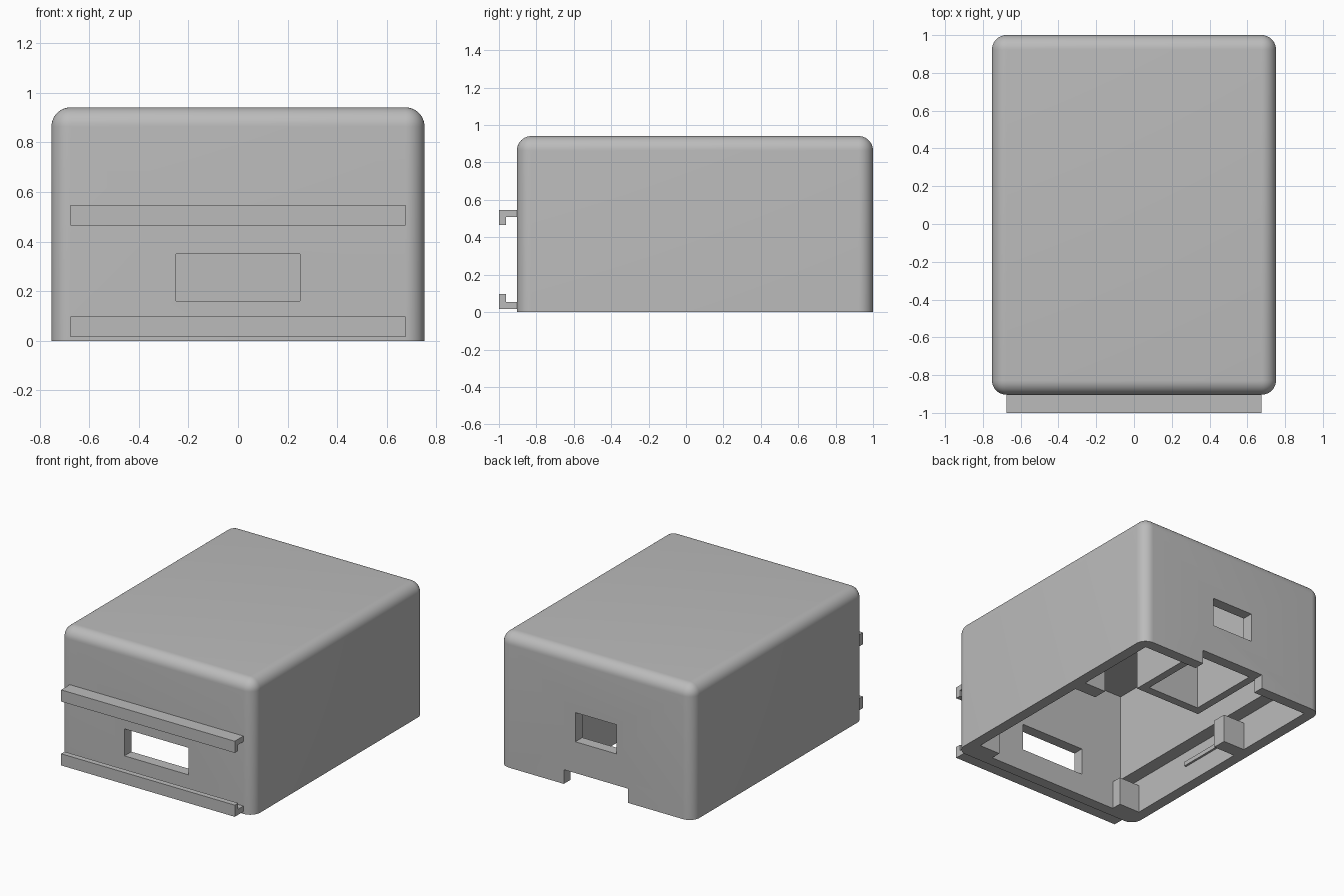
import bpy, bmesh, math
from mathutils import Vector

cube = bpy.data.objects.get("Cube")
if cube:
    bpy.data.objects.remove(cube, do_unlink=True)

grey = bpy.data.materials.new("plain grey")
grey.use_nodes = True
COLOUR = (0.5, 0.5, 0.5, 1)
grey.diffuse_color = COLOUR
grey.node_tree.nodes["Principled BSDF"].inputs["Base Color"].default_value = COLOUR

# Main dimensions
HALF_W, FRONT, BACK, TOP = 0.752, -0.904, 1.0, 0.941
WALL = 0.077
IN_X, IN_FRONT, IN_BACK, IN_TOP = HALF_W - WALL, FRONT + WALL, BACK - WALL, TOP - WALL
LEDGE_X, LEDGE_Z = 0.58, 0.24


def finish(bm, name):
    bmesh.ops.recalc_face_normals(bm, faces=bm.faces)
    mesh = bpy.data.meshes.new(name)
    bm.to_mesh(mesh)
    bm.free()
    mesh.materials.append(grey)
    obj = bpy.data.objects.new(name, mesh)
    bpy.context.collection.objects.link(obj)
    return obj


def box(name, x, y, z, radius=0):
    """Box from (min, max) ranges; a radius rounds all edges but the bottom ones."""
    bm = bmesh.new()
    bmesh.ops.create_cube(bm, size=1)
    for v in bm.verts:
        v.co = Vector(r[0] if c < 0 else r[1] for c, r in zip(v.co, (x, y, z)))
    if radius:
        edges = [e for e in bm.edges if max(v.co.z for v in e.verts) > z[0] + 0.01]
        bmesh.ops.bevel(bm, geom=edges, offset=radius, segments=10,
                        profile=0.5, affect='EDGES')
    return finish(bm, name)


def extrude(name, points, axis, start, end):
    """Extrude a 2D profile along x (points are y, z) or along y (points are x, z)."""
    bm = bmesh.new()
    place = (lambda a, b: (start, a, b)) if axis == 'X' else (lambda a, b: (a, start, b))
    face = bm.faces.new([bm.verts.new(place(a, b)) for a, b in points])
    new = bmesh.ops.extrude_face_region(bm, geom=[face])["geom"]
    shift = Vector((end - start, 0, 0) if axis == 'X' else (0, end - start, 0))
    bmesh.ops.translate(bm, vec=shift, verts=[g for g in new if isinstance(g, bmesh.types.BMVert)])
    return finish(bm, name)


def cut(target, cutter):
    mod = target.modifiers.new("cut", 'BOOLEAN')
    mod.operation, mod.solver, mod.object = 'DIFFERENCE', 'EXACT', cutter
    bpy.context.view_layer.objects.active = target
    bpy.ops.object.modifier_apply(modifier=mod.name)
    bpy.data.objects.remove(cutter, do_unlink=True)


# Rounded shell, open underneath, with a wider lower cavity that leaves a ledge
shell = box("shell", (-HALF_W, HALF_W), (FRONT, BACK), (0, TOP), radius=WALL)
half = [(IN_X, -0.1), (IN_X, LEDGE_Z), (LEDGE_X, LEDGE_Z), (LEDGE_X, IN_TOP)]
cavity = half + [(-x, z) for x, z in reversed(half)]
cut(shell, extrude("cavity", cavity, 'Y', IN_FRONT, IN_BACK))

# Openings: front window, back window, back notch
cut(shell, box("front_window", (-0.25, 0.25), (FRONT - 0.05, IN_FRONT + 0.05), (0.16, 0.35)))
cut(shell, box("back_window", (-0.16, 0.16), (IN_BACK - 0.05, BACK + 0.05), (0.32, 0.525)))
cut(shell, box("back_notch", (-0.25, 0.25), (IN_BACK - 0.05, BACK + 0.05), (-0.1, 0.1)))

bpy.ops.object.select_all(action='DESELECT')
shell.select_set(True)
bpy.context.view_layer.objects.active = shell
bpy.ops.object.shade_smooth_by_angle(angle=math.radians(30))

# Hooked rails across the front
LIP = FRONT + 0.0385 - 0.096
rail = [(FRONT, 0.508), (FRONT, 0.547), (-1, 0.547), (-1, 0.465), (LIP, 0.465), (LIP, 0.508)]
extrude("upper_rail", rail, 'X', -0.675, 0.675)
extrude("lower_rail", [(y, 0.563 - z) for y, z in rail], 'X', -0.675, 0.675)

# Pocket walls behind the back opening
box("pocket_front_wall", (-0.26, 0.26), (0.34, 0.4), (0.1, IN_TOP))

for side, s in (("left", 1), ("right", -1)):
    def span(a, b):
        return tuple(sorted((s * a, s * b)))
    box(side + "_pocket_wall", span(0.205, 0.26), (0.4, IN_BACK), (0.1, IN_TOP))
    # Support blocks and a thin catch along the side wall
    box(side + "_front_support", span(0.513, IN_X), (IN_FRONT, -0.755), (0, 0.2))
    box(side + "_middle_support", span(0.507, IN_X), (0.21, 0.31), (0, 0.2))
    box(side + "_catch", span(IN_X - 0.015, IN_X), (-0.275, 0.17), (0.13, 0.16))
